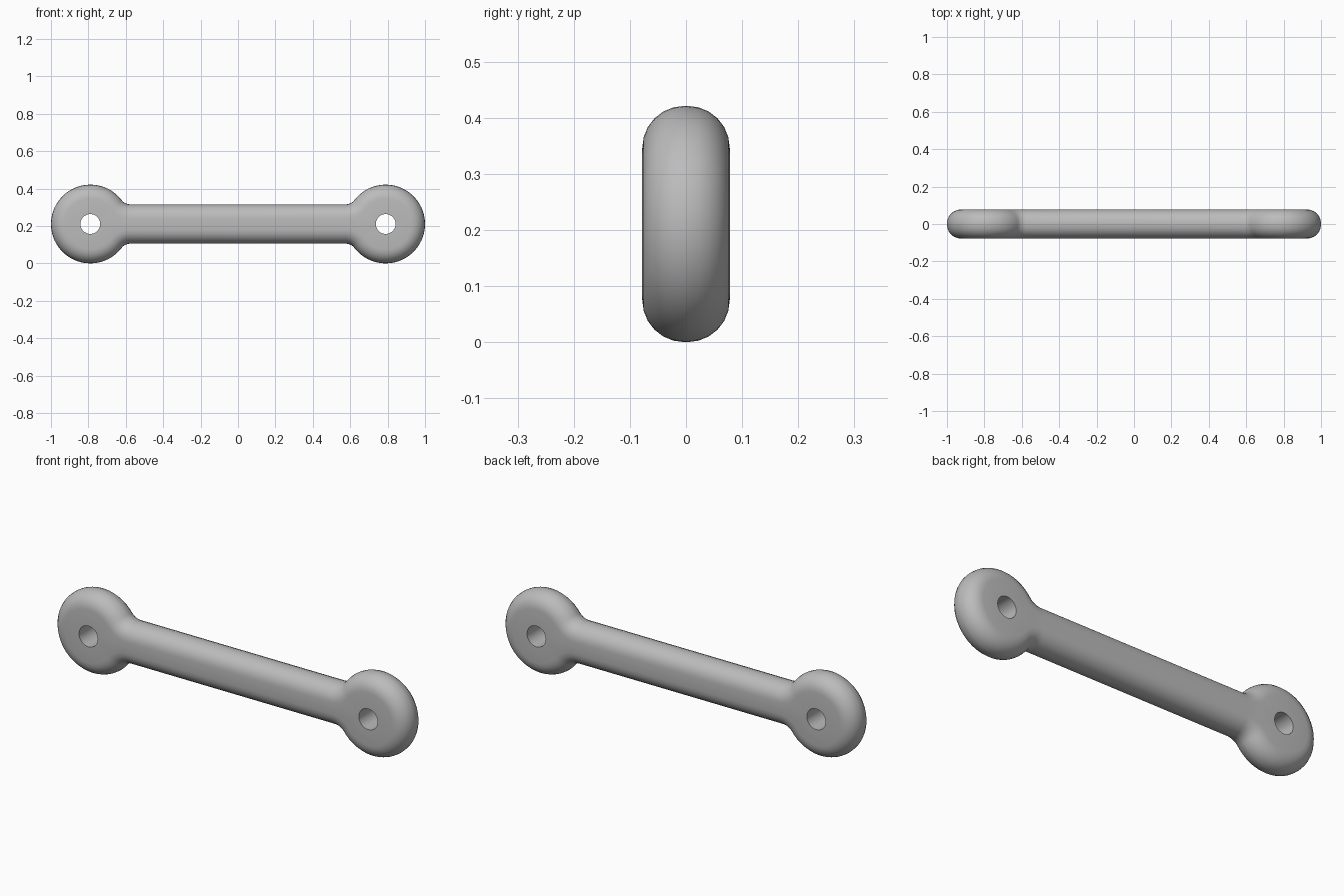
import bpy
import bmesh
from math import sin, cos, pi, sqrt, atan2

if "Cube" in bpy.data.objects:
    bpy.data.objects.remove(bpy.data.objects["Cube"], do_unlink=True)

EYE_R = 0.2105            # outer radius of each end
EYE_X = 1 - EYE_R         # distance of each end from the middle
BAR_H = 0.105             # half height of the bar
FILLET = 0.06             # radius of the neck between end and bar
HOLE_R = 0.053
HALF_T = 0.078            # half thickness
ROUND = 0.075             # edge rounding radius
STEPS = 6

# Neck arc centre, shared by every inset of the outline
NECK_Z = BAR_H + FILLET
NECK_DX = sqrt((EYE_R + FILLET) ** 2 - NECK_Z ** 2)
NECK_X = EYE_X - NECK_DX
NECK_A = atan2(NECK_Z, -NECK_DX)


def arc(cx, cz, r, a0, a1, n):
    return [(cx + r * cos(a0 + (a1 - a0) * i / n),
             cz + r * sin(a0 + (a1 - a0) * i / n)) for i in range(n + 1)]


def outline(d):
    """Link outline moved inward by d."""
    eye = arc(EYE_X, 0, EYE_R - d, -NECK_A, NECK_A, 48)
    neck = arc(NECK_X, NECK_Z, FILLET + d, NECK_A - pi, -pi / 2, 8)
    right = [(x, -z) for x, z in reversed(neck[1:])] + eye + neck[1:]
    return right + [(-x, -z) for x, z in right]


def ring(bm, points, y):
    verts = [bm.verts.new((x, y, z + EYE_R)) for x, z in points]
    edges = [bm.edges.new((v, verts[i - 1])) for i, v in enumerate(verts)]
    return verts, edges


def skin(bm, a, b):
    for i in range(len(a)):
        bm.faces.new((a[i - 1], a[i], b[i], b[i - 1]))


bm = bmesh.new()

# Rounded rim: inset outlines stacked from front to back
angles = [pi / 2 * i / STEPS for i in range(STEPS + 1)]
half = [(ROUND * (1 - cos(a)), HALF_T - ROUND + ROUND * sin(a)) for a in angles]
levels = [(d, -y) for d, y in reversed(half)] + half
rings = [ring(bm, outline(d), y) for d, y in levels]
for (a, _), (b, _) in zip(rings, rings[1:]):
    skin(bm, a, b)

# Pin holes through both ends
front, back = list(rings[0][1]), list(rings[-1][1])
for side in (-1, 1):
    circle = arc(side * EYE_X, 0, HOLE_R, 0, 2 * pi, 32)[:-1]
    fv, fe = ring(bm, circle, -HALF_T)
    bv, be = ring(bm, circle, HALF_T)
    skin(bm, fv, bv)
    front += fe
    back += be

# Flat faces around the holes
for edges, direction in ((front, -1), (back, 1)):
    bmesh.ops.triangle_fill(bm, edges=edges, use_beauty=True,
                            use_dissolve=False, normal=(0, direction, 0))
bmesh.ops.recalc_face_normals(bm, faces=bm.faces)

mesh = bpy.data.meshes.new("link_arm")
bm.to_mesh(mesh)
bm.free()
link = bpy.data.objects.new("link_arm", mesh)
bpy.context.collection.objects.link(link)

# Plain grey material
grey = bpy.data.materials.new("plain_grey")
grey.use_nodes = True
colour = (0.5, 0.5, 0.5, 1)
grey.diffuse_color = colour
grey.node_tree.nodes["Principled BSDF"].inputs["Base Color"].default_value = colour
mesh.materials.append(grey)

# Smooth rim, sharp hole edges
bpy.ops.object.select_all(action='DESELECT')
link.select_set(True)
bpy.context.view_layer.objects.active = link
bpy.ops.object.shade_smooth_by_angle(angle=pi / 6)
